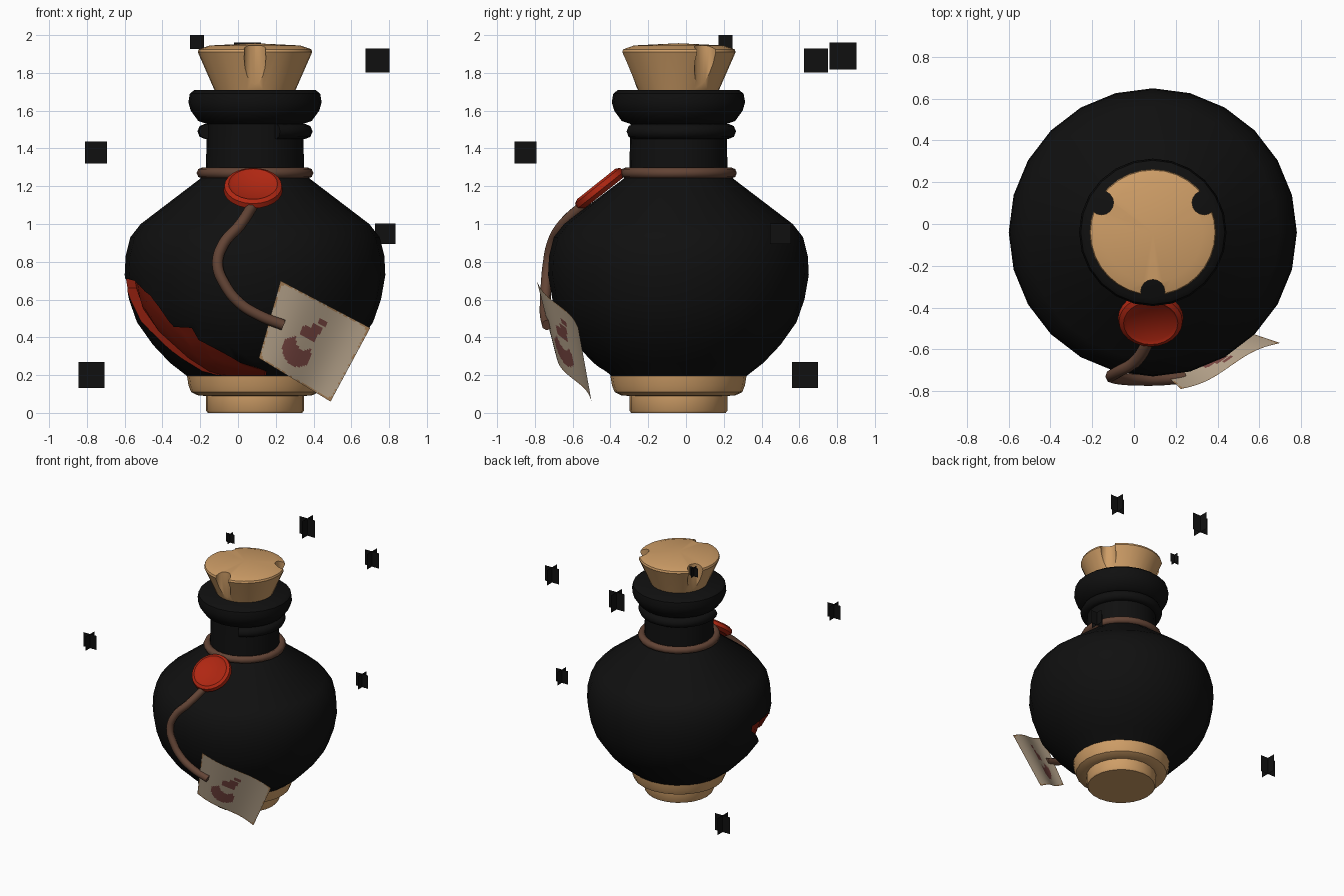
import bpy, bmesh, math, random
from mathutils import Vector

if "Cube" in bpy.data.objects:
    bpy.data.objects.remove(bpy.data.objects["Cube"])

random.seed(4)
CX, CY = 0.09, -0.04          # bottle axis


def mat(name, rgb):
    m = bpy.data.materials.new(name)
    m.diffuse_color = (*rgb, 1)
    m.use_nodes = True
    m.node_tree.nodes["Principled BSDF"].inputs["Base Color"].default_value = m.diffuse_color
    return m


BLACK = mat("black_glass", (0.005, 0.005, 0.005))
CORK = mat("cork_tan", (0.62, 0.34, 0.135))
CORD = mat("brown_cord", (0.125, 0.058, 0.036))
WAX = mat("wax_red", (0.43, 0.02, 0.006))
LIQUID = mat("dark_red", (0.24, 0.012, 0.004))
PAPER = mat("paper", (0.56, 0.44, 0.31))
EDGE = mat("scorched_edge", (0.45, 0.25, 0.11))
INK = mat("faded_ink", (0.23, 0.075, 0.065))


def make(name, bm, mats, loc=(0, 0, 0), rot=(0, 0, 0)):
    me = bpy.data.meshes.new(name)
    bm.to_mesh(me)
    bm.free()
    for m in mats:
        me.materials.append(m)
    ob = bpy.data.objects.new(name, me)
    ob.location, ob.rotation_euler = loc, rot
    bpy.context.collection.objects.link(ob)
    return ob


def smooth(ob, deg=40):
    bpy.ops.object.select_all(action='DESELECT')
    ob.select_set(True)
    bpy.context.view_layer.objects.active = ob
    bpy.ops.object.shade_smooth_by_angle(angle=math.radians(deg))


def lathe(name, profile, mats, n=24, loc=(CX, CY, 0), rot=(0, 0, 0)):
    bm = bmesh.new()
    rings = [[bm.verts.new((r * math.cos(2 * math.pi * i / n), r * math.sin(2 * math.pi * i / n), z))
              for r, z in profile] for i in range(n)]
    for i in range(n):
        a, b = rings[i], rings[(i + 1) % n]
        for j in range(len(profile) - 1):
            bm.faces.new((a[j], b[j], b[j + 1], a[j + 1]))
    bmesh.ops.remove_doubles(bm, verts=bm.verts, dist=1e-5)
    bmesh.ops.recalc_face_normals(bm, faces=bm.faces)
    return make(name, bm, mats, loc, rot)


def tube(name, pts, radius, material, cyclic=False, kind='POLY'):
    cu = bpy.data.curves.new(name, 'CURVE')
    cu.dimensions = '3D'
    cu.bevel_depth, cu.bevel_resolution, cu.use_fill_caps = radius, 2, True
    sp = cu.splines.new(kind)
    if kind == 'BEZIER':
        sp.bezier_points.add(len(pts) - 1)
        for b, p in zip(sp.bezier_points, pts):
            b.co = p
            b.handle_left_type = b.handle_right_type = 'AUTO'
        sp.resolution_u = 6
    else:
        sp.points.add(len(pts) - 1)
        for b, p in zip(sp.points, pts):
            b.co = (*p, 1)
    sp.use_cyclic_u = cyclic
    sp.use_smooth = True
    cu.materials.append(material)
    ob = bpy.data.objects.new(name, cu)
    bpy.context.collection.objects.link(ob)
    return ob


def arc(r, z, a0, a1, n):
    return [(CX + r * math.cos(a), CY + r * math.sin(a), z)
            for a in (math.radians(a0 + (a1 - a0) * i / n) for i in range(n + 1))]


def carve(ob, cutter):
    cutter.hide_render = True
    m = ob.modifiers.new("carve", 'BOOLEAN')
    m.operation, m.solver, m.object = 'DIFFERENCE', 'EXACT', cutter
    bpy.context.view_layer.objects.active = ob
    bpy.ops.object.modifier_apply(modifier=m.name)
    bpy.data.objects.remove(cutter)


# bottle: belly, shoulder, neck and lip
BELLY = [(0.36, 0.195), (0.45, 0.265), (0.54, 0.36), (0.625, 0.48), (0.667, 0.60), (0.69, 0.73),
         (0.685, 0.83), (0.66, 0.93), (0.605, 1.0), (0.29, 1.24)]
body = lathe("bottle", [(0, 0.15), (0.33, 0.16)] + BELLY +
             [(0.26, 1.27), (0.255, 1.53), (0.30, 1.545), (0.34, 1.60), (0.353, 1.645),
              (0.345, 1.69), (0.32, 1.71), (0, 1.71)], [BLACK, LIQUID])


def belly_radius(z):
    for (r0, z0), (r1, z1) in zip(BELLY, BELLY[1:]):
        if z <= z1:
            return r0 + (r1 - r0) * (z - z0) / (z1 - z0)
    return 0.29


# jagged broken opening showing the red inside: (angle, low z, high z)
CRACK = [(178, 0.66, 0.71), (190, 0.55, 0.71), (200, 0.43, 0.70), (214, 0.29, 0.62), (225, 0.22, 0.455),
         (236, 0.2, 0.45), (237.5, 0.2, 0.385), (245, 0.198, 0.345), (260, 0.198, 0.265), (279, 0.198, 0.22)]
bm = bmesh.new()
ROWS = 6
layers = []
for off in (-0.05, 0.1):
    grid = []
    for a, lo, hi in CRACK:
        a = math.radians(a)
        col = []
        for j in range(ROWS + 1):
            z = lo + (hi - lo) * j / ROWS
            r = belly_radius(z) + off
            col.append(bm.verts.new((r * math.cos(a), r * math.sin(a), z)))
        grid.append(col)
    layers.append(grid)
    for p, q in zip(grid, grid[1:]):
        for j in range(ROWS):
            bm.faces.new((p[j], q[j], q[j + 1], p[j + 1]))
inner, outer = layers
for i in range(len(CRACK) - 1):
    for j in (0, ROWS):
        bm.faces.new((inner[i][j], inner[i + 1][j], outer[i + 1][j], outer[i][j]))
for i in (0, -1):
    for j in range(ROWS):
        bm.faces.new((inner[i][j], inner[i][j + 1], outer[i][j + 1], outer[i][j]))
bmesh.ops.recalc_face_normals(bm, faces=bm.faces)
for f in bm.faces:
    f.material_index = 1
carve(body, make("crack_cutter", bm, [BLACK, LIQUID], (CX, CY, 0)))
smooth(body)

# broken collar around the neck, open at the front left
tube("neck_collar", arc(0.265, 1.49, -65, 195, 20), 0.04, BLACK)

# wooden foot
smooth(lathe("base", [(0, 0), (0.25, 0), (0.259, 0.012), (0.259, 0.09), (0.30, 0.092), (0.338, 0.11),
                      (0.352, 0.145), (0.36, 0.195), (0, 0.2)], [CORK]))

# cork stopper with three flutes
cork = lathe("cork_stopper", [(0, 1.66), (0.195, 1.66), (0.215, 1.71), (0.303, 1.91), (0.298, 1.925),
                              (0.24, 1.945), (0, 1.957)], [CORK], 32)
for deg in (30, 150, 270):
    a = math.radians(deg)
    carve(cork, lathe("flute_cutter", [(0, 1.6), (0.058, 1.6), (0.058, 2.1), (0, 2.1)], [CORK], 16,
                      (CX + 0.284 * math.cos(a), CY + 0.284 * math.sin(a), 0)))
smooth(cork)

# cord round the neck and hanging cord
tube("neck_cord", arc(0.28, 1.27, 0, 345, 23), 0.029, CORD, True)
tube("hanging_cord", [(0.085, -0.53, 1.11), (0.01, -0.655, 0.995), (-0.08, -0.71, 0.89), (-0.108, -0.73, 0.785),
                      (-0.07, -0.74, 0.68), (0.01, -0.745, 0.58), (0.115, -0.745, 0.515),
                      (0.24, -0.735, 0.465)], 0.029, CORD, False, 'BEZIER')

# wax seal lying on the shoulder
smooth(lathe("wax_seal", [(0, -0.035), (0.13, -0.035), (0.157, -0.012), (0.152, 0.016), (0.13, 0.028),
                          (0.115, 0.018), (0, 0.018)], [WAX], 24, (0.08, -0.458, 1.19),
             (math.radians(38.5), 0, 0)))

# wavy paper tag with a faded flask mark and scorched edges
TL, TR = Vector((0.225, -0.79, 0.70)), Vector((0.70, -0.57, 0.45))
BL, BR = Vector((0.11, -0.685, 0.29)), Vector((0.49, -0.50, 0.06))


def tag_material(u, v):
    if min(u, v, 1 - u, 1 - v) < 0.02 and random.random() < 0.6:
        return 1
    if max(abs(u - 0.5), abs(v - 0.5)) > 0.46 and abs(u - 0.5) + abs(v - 0.5) > 0.92:
        return 1
    bowl = math.hypot(u - 0.40, v - 0.69) < 0.175 and math.hypot(u - 0.44, v - 0.53) > 0.1
    neck = abs(u - 0.47 - (0.35 - v) * 0.2) < 0.09 and 0.27 < v < 0.47 and not (u < 0.46 and v < 0.34)
    top = abs(u - 0.55) < 0.05 and 0.19 < v < 0.25
    return 2 if bowl or neck or top else 0


N = 44
bm = bmesh.new()
grid = []
for i in range(N + 1):
    u = i / N
    row = []
    for j in range(N + 1):
        v = j / N
        p = TL.lerp(TR, u).lerp(BL.lerp(BR, u), v)
        p.y -= 0.018 * math.sin(2 * math.pi * u)
        row.append(bm.verts.new(p))
    grid.append(row)
for i in range(N):
    for j in range(N):
        f = bm.faces.new((grid[i][j], grid[i][j + 1], grid[i + 1][j + 1], grid[i + 1][j]))
        f.material_index = tag_material((i + 0.5) / N, (j + 0.5) / N)
smooth(make("paper_tag", bm, [PAPER, EDGE, INK]))

# floating flecks: pairs of crossed squares (x, y, z, size)
bm = bmesh.new()
for x, y, z, s in [(-0.218, 0.21, 1.963, 0.074), (0.738, 0.688, 1.865, 0.126), (-0.752, -0.85, 1.378, 0.116),
                   (0.78, 0.50, 0.948, 0.11), (-0.775, 0.63, 0.20, 0.138), (0.05, 0.83, 1.89, 0.143)]:
    h = s / 2
    for dx, dy in ((h, 0), (0, h)):
        bm.faces.new([bm.verts.new((x + k * dx, y + k * dy, z + t * h))
                      for k, t in ((-1, -1), (1, -1), (1, 1), (-1, 1))])
make("floating_flecks", bm, [BLACK])
